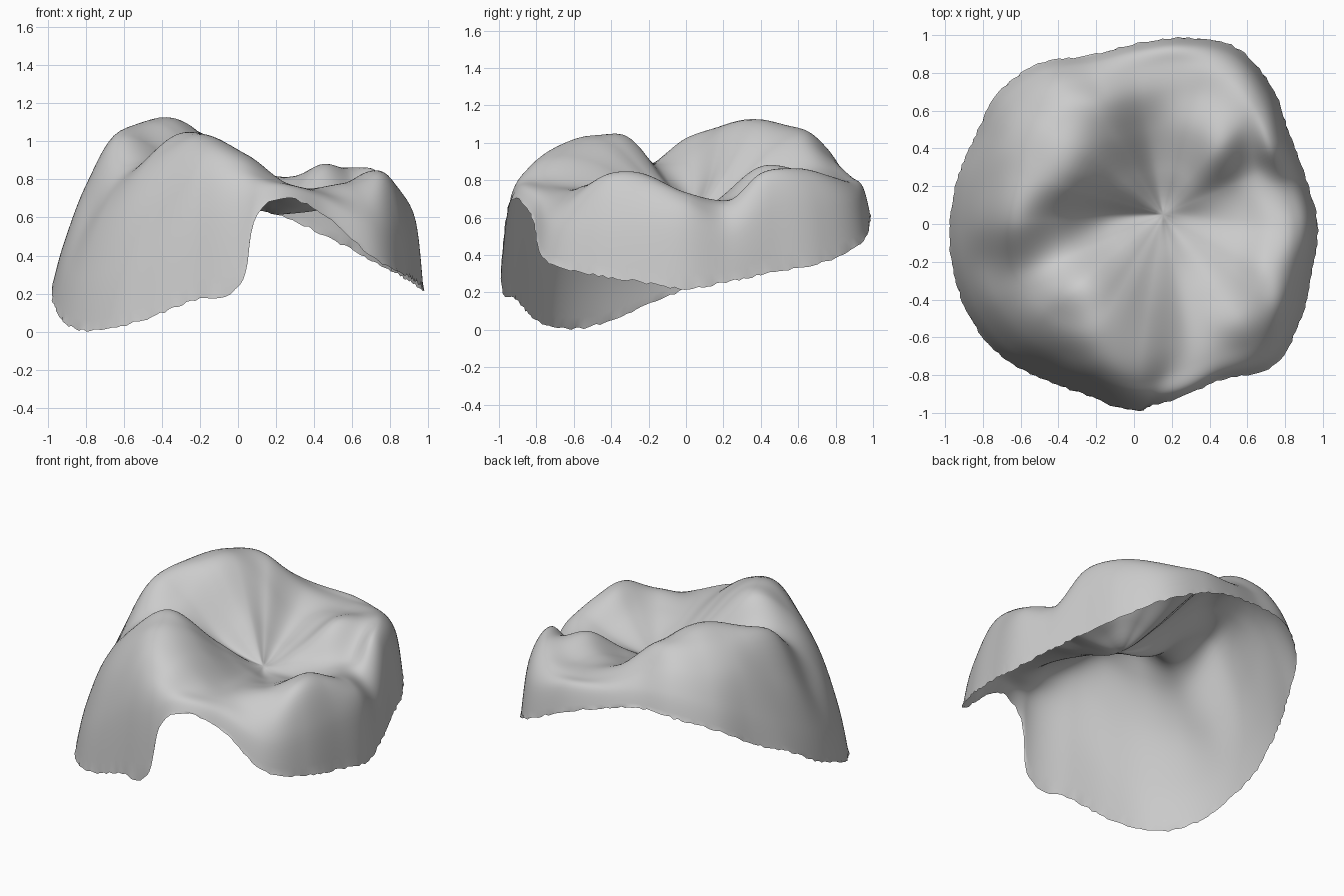
import bpy, bmesh, math, random

cube = bpy.data.objects.get("Cube")
if cube:
    bpy.data.objects.remove(cube, do_unlink=True)
random.seed(4)

SEGMENTS = 240      # columns around the crown
STEPS = 7           # rows between neighbouring contour rings
PIT = (0.16, 0.06)  # where the grooves meet


def spline(a, b, c, d, t):
    """Smooth curve from b to c, steered by neighbours a and d."""
    return b + 0.5 * t * (c - a + t * (2*a - 5*b + 4*c - d + t * (3*(b - c) + d - a)))


def around(values, turn):
    """Smooth closed lookup in evenly spaced values; turn runs from 0 to 1."""
    count = len(values)
    position = turn * count
    i = math.floor(position)
    near = [values[(i + k) % count] for k in (-1, 0, 1, 2)]
    return spline(*near, position - i) / 100


def along(values, position, before):
    """Smooth open lookup; before is the value on the far side of the start."""
    last = len(values) - 1
    i = min(int(position), last - 1)
    padded = [before] + values + [values[-1]]
    return spline(*padded[i:i + 4], position - i)


def pinch(angle):
    """Angle change that draws columns together where the front margin steps."""
    x = (angle - math.radians(277.5)) / math.radians(10)
    return -(0.13 * math.sin(x) + 0.06) * math.exp(-x * x)


# Outline radius in hundredths, counter-clockwise from +x
outline = [98, 95, 96, 104, 109, 103, 96, 93, 99, 100, 96, 96,
           97, 98, 99, 98, 94, 93, 98, 95, 94, 105, 102, 98]

# Contour rings: share of the radius, then heights in hundredths around the ring
rings = [
    (0.0, [62]),
    (0.25, [62, 66, 71, 70, 68, 76, 84, 80, 71, 74, 80, 78, 74, 68, 64, 63]),
    (0.5, [66, 69, 86, 80, 78, 96, 109, 107, 94, 88, 103, 99, 88, 73, 72, 72]),
    (0.7, [72, 69, 85, 80, 85, 104, 108, 106, 101, 82, 91, 101, 92, 75, 77, 83]),
    (0.85, [70, 64, 83, 84, 80, 79, 83, 92, 98, 95, 92, 81,
            72, 58, 60, 66, 77, 89, 86, 78, 73, 69, 80, 77]),
    (0.95, [57, 51, 69, 69, 69, 76, 79, 83, 84, 77, 67, 54,
            42, 32, 28, 31, 44, 61, 69, 76, 69, 56, 58, 58]),
    (1.0, [21, 25, 30, 35, 45, 59, 67, 72, 70, 62, 47, 36,
           21, 10, 1, 0, 6, 15, 23, 67, 59, 36, 29, 25]),
]

# Thin open crown shell: cusps and grooves inside, steep wall down to the margin
bm = bmesh.new()
shares = [share for share, heights in rings]
rows = (len(rings) - 1) * STEPS
columns = []
for s in range(SEGMENTS):
    turn = s / SEGMENTS
    profile = [around(heights, turn) for share, heights in rings]
    opposite = around(rings[1][1], turn + 0.5)
    radius = around(outline, turn)
    column = []
    for row in range(1, rows + 1):
        position = row / STEPS
        share = along(shares, position, -shares[1])
        angle = turn * math.tau + pinch(turn * math.tau) * share ** 10
        z = along(profile, position, opposite)
        r = radius * share
        if row == rows:                     # slightly ragged margin
            r += random.uniform(-0.005, 0.005)
            z += random.uniform(-0.007, 0.007)
        column.append(bm.verts.new((PIT[0] * (1 - share) + r * math.cos(angle),
                                    PIT[1] * (1 - share) + r * math.sin(angle), z)))
    columns.append(column)

centre = bm.verts.new((*PIT, rings[0][1][0] / 100))
for s, column in enumerate(columns):
    following = columns[(s + 1) % SEGMENTS]
    bm.faces.new((centre, column[0], following[0]))
    for k in range(rows - 1):
        bm.faces.new((column[k], column[k + 1], following[k + 1], following[k]))

# Settle the shell on the ground, centred
low = [min(v.co[i] for v in bm.verts) for i in range(3)]
high = [max(v.co[i] for v in bm.verts) for i in range(3)]
shift = (-(low[0] + high[0]) / 2, -(low[1] + high[1]) / 2, -low[2])
bmesh.ops.translate(bm, verts=bm.verts, vec=shift)

mesh = bpy.data.meshes.new("crown_shell")
bm.to_mesh(mesh)
bm.free()
crown = bpy.data.objects.new("crown_shell", mesh)
bpy.context.collection.objects.link(crown)
for polygon in mesh.polygons:
    polygon.use_smooth = True

# Plain light grey
grey = bpy.data.materials.new("light_grey")
grey.use_nodes = True
colour = (0.6, 0.6, 0.6, 1)
grey.diffuse_color = colour
grey.node_tree.nodes["Principled BSDF"].inputs["Base Color"].default_value = colour
mesh.materials.append(grey)
